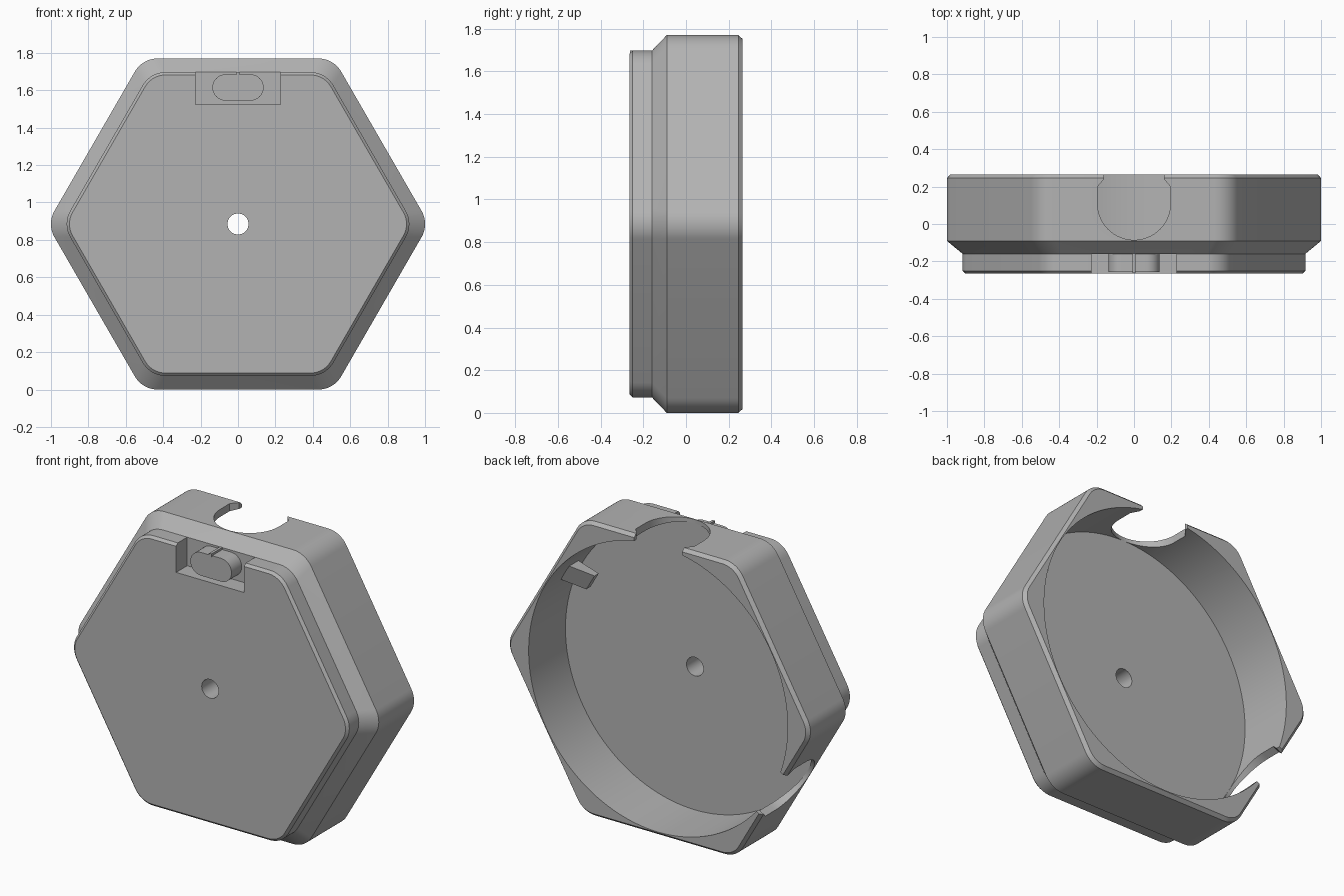
import bpy, bmesh, math
from mathutils import Matrix, Vector

if "Cube" in bpy.data.objects:
    bpy.data.objects.remove(bpy.data.objects["Cube"])

MID = 0.885          # height of the hexagon centre
FLOOR = -0.085       # depth of the pocket floor

grey = bpy.data.materials.new("plain_grey")
grey.use_nodes = True
grey.diffuse_color = (0.45, 0.45, 0.45, 1)
grey.node_tree.nodes["Principled BSDF"].inputs["Base Color"].default_value = grey.diffuse_color


def loft(name, rings):
    """Skin a stack of equal rings and cap both ends."""
    bm = bmesh.new()
    loops = [[bm.verts.new(p) for p in ring] for ring in rings]
    n = len(loops[0])
    for a, b in zip(loops, loops[1:]):
        for i in range(n):
            j = (i + 1) % n
            bm.faces.new((a[i], a[j], b[j], b[i]))
    bm.faces.new(loops[0])
    bm.faces.new(loops[-1])
    bmesh.ops.recalc_face_normals(bm, faces=bm.faces)
    mesh = bpy.data.meshes.new(name)
    bm.to_mesh(mesh)
    bm.free()
    mesh.materials.append(grey)
    ob = bpy.data.objects.new(name, mesh)
    bpy.context.collection.objects.link(ob)
    return ob


def prism_y(name, outline, y0, y1):
    """Extrude an (x, z) outline along y."""
    return loft(name, [[(x, y, z) for x, z in outline] for y in (y0, y1)])


def arc(cx, cz, r, start, end, steps):
    out = []
    for i in range(steps + 1):
        t = math.radians(start + (end - start) * i / steps)
        out.append((cx + r * math.cos(t), cz + r * math.sin(t)))
    return out


def circle(r):
    return arc(0, MID, r, 0, 360, 128)[:-1]


def box(name, x, y0, y1, z0, z1):
    return prism_y(name, [(-x, z0), (x, z0), (x, z1), (-x, z1)], y0, y1)


def rounded_hex(apothem, r):
    pts = []
    for k in range(6):
        t = math.radians(60 * k)
        d = (apothem - r) / math.cos(math.pi / 6)
        pts += arc(d * math.cos(t), MID + d * math.sin(t), r, 60 * k - 30, 60 * k + 30, 10)
    return pts


def turn(ob, degrees):
    """Rotate about the hexagon axis, anticlockwise as seen from the front."""
    c = Vector((0, 0, MID))
    ob.data.transform(Matrix.Translation(c) @ Matrix.Rotation(math.radians(-degrees), 4, 'Y')
                      @ Matrix.Translation(-c))


def finish(ob):
    bpy.ops.object.select_all(action='DESELECT')
    bpy.context.view_layer.objects.active = ob
    ob.select_set(True)
    bpy.ops.object.shade_smooth_by_angle(angle=math.radians(25))


# Stepped hexagonal housing, front to back
steps = [(-0.265, 0.797, 0.125), (-0.25, 0.812, 0.14), (-0.16, 0.812, 0.14),
         (-0.09, 0.885, 0.14), (0.245, 0.885, 0.14), (0.265, 0.867, 0.122)]
housing = loft("housing", [[(x, y, z) for x, z in rounded_hex(a, r)] for y, a, r in steps])

# Cutters: round pocket, centre hole, front recess
cutters = [prism_y("pocket_cutter", circle(0.862), FLOOR, 0.5),
           prism_y("centre_hole_cutter", circle(0.056), -0.5, 0.5),
           box("recess_cutter", 0.226, -0.5, -0.16, 1.525, 1.698)]

# Hooked round notches through the top wall and the lower right wall
half = [(0.195, 0.2), (0.16, 0.24), (0.16, 0.4)]
notch_outline = arc(0, 0.11, 0.195, 180, 360, 32) + half + [(-x, y) for x, y in reversed(half)]
for angle in (0, 120):
    notch = loft("notch_cutter", [[(x, y, z) for x, y in notch_outline]
                                  for z in (MID + 0.6, MID + 1.1)])
    turn(notch, angle)
    cutters.append(notch)

for cutter in cutters:
    mod = housing.modifiers.new(cutter.name, 'BOOLEAN')
    mod.operation = 'DIFFERENCE'
    mod.solver = 'EXACT'
    mod.object = cutter

# Apply the cuts and drop the cutters
bpy.context.view_layer.update()
result = bpy.data.meshes.new_from_object(
    housing.evaluated_get(bpy.context.evaluated_depsgraph_get()))
housing.modifiers.clear()
housing.data = result
for cutter in cutters:
    bpy.data.objects.remove(cutter)
finish(housing)

# Raised oval button in the recess, with a thin rib above it
oval = arc(0.067, 1.615, 0.07, -90, 90, 16) + arc(-0.067, 1.615, 0.07, 90, 270, 16)
finish(prism_y("button", oval, -0.257, -0.155))
box("button_rib", 0.008, -0.262, -0.155, 1.68, 1.698)

# Wedge tab on the inner wall of the pocket
profile = [(0.868, 0.0), (0.868, 0.09), (0.735, 0.0), (0.735, -0.04)]
tab = loft("inner_tab", [[(r, y, MID + s) for r, y in profile] for s in (-0.055, 0.055)])
turn(tab, 30)
